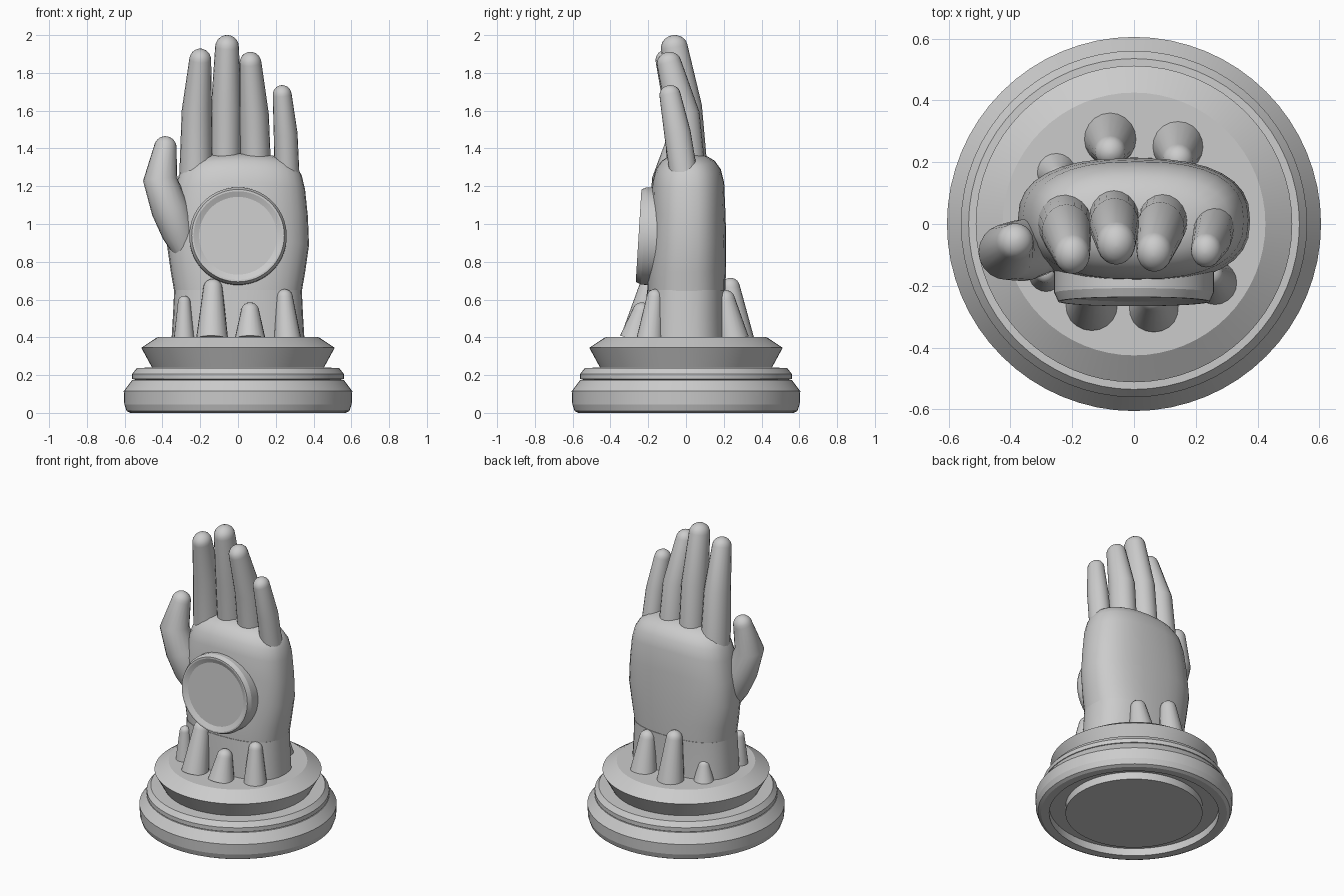
import bpy, bmesh, math
from mathutils import Vector, Matrix

cube = bpy.data.objects.get("Cube")
if cube:
    bpy.data.objects.remove(cube, do_unlink=True)

GREY = (0.6, 0.6, 0.6, 1)
stone = bpy.data.materials.new("grey_stone")
stone.use_nodes = True
stone.diffuse_color = GREY
stone.node_tree.nodes["Principled BSDF"].inputs["Base Color"].default_value = GREY


def skin(name, rings, angle=32):
    """Bridge equal rings of points, close both ends, and shade."""
    bm = bmesh.new()
    loops = [[bm.verts.new(p) for p in ring] for ring in rings]
    n = len(loops[0])
    for a, b in zip(loops, loops[1:]):
        for i in range(n):
            j = (i + 1) % n
            bm.faces.new((a[i], a[j], b[j], b[i]))
    bm.faces.new(loops[0][::-1])
    bm.faces.new(loops[-1])
    bmesh.ops.recalc_face_normals(bm, faces=bm.faces)
    mesh = bpy.data.meshes.new(name)
    bm.to_mesh(mesh)
    bm.free()
    mesh.materials.append(stone)
    obj = bpy.data.objects.new(name, mesh)
    bpy.context.collection.objects.link(obj)
    bpy.ops.object.select_all(action='DESELECT')
    obj.select_set(True)
    bpy.context.view_layer.objects.active = obj
    bpy.ops.object.shade_smooth_by_angle(angle=math.radians(angle))
    return obj


def oval(rx, ry, n, power=2.0):
    """Points of a superellipse in the ground plane."""
    pts = []
    for i in range(n):
        t = math.tau * i / n
        c, s = math.cos(t), math.sin(t)
        pts.append(Vector((math.copysign(abs(c) ** (2 / power), c) * rx,
                           math.copysign(abs(s) ** (2 / power), s) * ry, 0)))
    return pts


def lathe(name, profile, n=64):
    return skin(name, [[p + Vector((0, 0, z)) for p in oval(r, r, n)]
                       for r, z in profile], 15)


def loft(name, rings, power, droop=0.0, n=32):
    """Stack ovals given as z, centre x, half width, centre y, half depth."""
    return skin(name, [[p + Vector((cx, cy, z - droop * p.x ** 2))
                        for p in oval(rx, ry, n, power)]
                       for z, cx, rx, cy, ry in rings])


def limb(name, joints, depth=1.0, n=20):
    """Tapered tube through joints (x, y, z, radius) with a round tip."""
    pts = [Vector(j[:3]) for j in joints]
    rings = []
    for i, (p, j) in enumerate(zip(pts, joints)):
        t = (pts[min(i + 1, len(pts) - 1)] - pts[max(i - 1, 0)]).normalized()
        turn = Vector((0, 0, 1)).rotation_difference(t)
        rings.append([p + turn @ q for q in oval(j[3], j[3] * depth, n)])
    tip, r = pts[-1], joints[-1][3]
    for deg in (18, 36, 54, 72, 86):
        a = math.radians(deg)
        c = r * math.cos(a)
        rings.append([tip + t * r * math.sin(a) + turn @ q
                      for q in oval(c, c * depth, n)])
    return skin(name, rings, 40)


# Stepped round pedestal with a ring groove underneath
lathe("pedestal", [
    (0.42, 0.0), (0.42, 0.05), (0.52, 0.05), (0.52, 0.0), (0.57, 0.0),
    (0.59, 0.01), (0.602, 0.045), (0.605, 0.115), (0.56, 0.175),
    (0.545, 0.175), (0.56, 0.18), (0.56, 0.207), (0.535, 0.238),
    (0.455, 0.24), (0.512, 0.345), (0.425, 0.402)])

# Wrist and palm
loft("wrist", [(0.39, 0, 0.352, 0, 0.215), (0.52, 0, 0.344, 0, 0.212),
               (0.65, 0, 0.338, 0.003, 0.21)], 2.5)
loft("palm", [
    (0.62, 0, 0.33, 0.003, 0.205), (0.66, 0, 0.335, 0.003, 0.207),
    (0.78, 0, 0.355, 0.005, 0.206), (0.93, 0, 0.376, 0.01, 0.203),
    (1.08, 0.005, 0.365, 0.012, 0.196), (1.22, 0.01, 0.345, 0.012, 0.19),
    (1.29, 0.012, 0.325, 0.012, 0.172), (1.335, 0.012, 0.295, 0.012, 0.14),
    (1.36, 0.01, 0.25, 0.01, 0.1), (1.372, 0.01, 0.17, 0.01, 0.05)],
    2.5, droop=0.3)

# Fingers: base, middle and tip
fingers = {
    "index_finger": [(-0.222, 0.005, 1.2, 0.091), (-0.218, -0.025, 1.6, 0.08),
                     (-0.2, -0.097, 1.87, 0.058)],
    "middle_finger": [(-0.065, 0.03, 1.2, 0.082), (-0.063, -0.005, 1.62, 0.08),
                      (-0.058, -0.062, 1.937, 0.063)],
    "ring_finger": [(0.097, 0.02, 1.2, 0.082), (0.085, -0.015, 1.58, 0.078),
                    (0.066, -0.09, 1.853, 0.058)],
    "little_finger": [(0.262, 0.0, 1.18, 0.067), (0.252, -0.045, 1.48, 0.063),
                      (0.234, -0.085, 1.685, 0.05)],
}
for name, joints in fingers.items():
    limb(name, joints, depth=1.12)

# Thumb
limb("thumb", [(-0.27, -0.06, 0.82, 0.05), (-0.31, -0.075, 0.95, 0.092),
               (-0.36, -0.085, 1.08, 0.1), (-0.412, -0.09, 1.235, 0.091),
               (-0.385, -0.057, 1.405, 0.06)])

# Round medallion on the palm with a raised rim, tipped slightly back
medallion = lathe("palm_medallion", [
    (0.258, -0.05), (0.258, 0.03), (0.245, 0.058), (0.235, 0.058),
    (0.206, 0.045)])
medallion.matrix_world = (Matrix.Translation((0, -0.193, 0.935))
                          @ Matrix.Rotation(math.radians(86.5), 4, 'X'))

# Tapered pegs around the wrist: base x, base y, top x, top y, height, radius
pegs = [
    (-0.137, -0.262, -0.133, -0.2, 0.71, 0.085),
    (0.064, -0.27, 0.064, -0.235, 0.585, 0.082),
    (0.262, -0.19, 0.247, -0.165, 0.655, 0.072),
    (-0.285, -0.165, -0.285, -0.16, 0.62, 0.055),
    (-0.077, 0.275, -0.077, 0.235, 0.715, 0.085),
    (0.142, 0.25, 0.142, 0.21, 0.65, 0.083),
    (-0.25, 0.165, -0.24, 0.15, 0.53, 0.065),
]
for i, (bx, by, tx, ty, top, r) in enumerate(pegs):
    limb(f"wrist_peg_{i + 1}", [(bx, by, 0.39, r), (tx, ty, top - r * 0.6, r * 0.6)])
